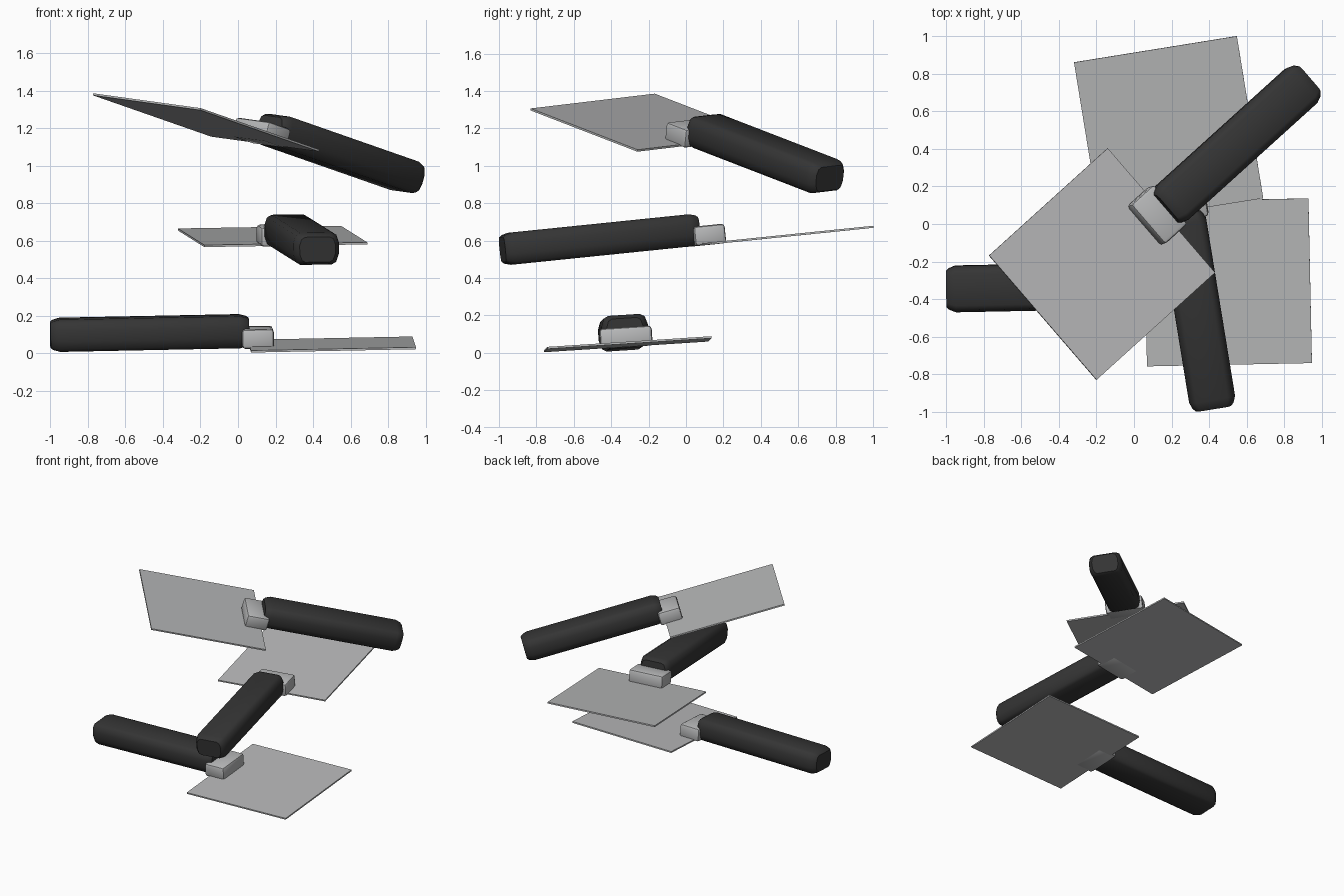
import bpy
import bmesh
from mathutils import Vector, Matrix

cube = bpy.data.objects.get("Cube")
if cube:
    bpy.data.objects.remove(cube, do_unlink=True)


def make_material(name, rgb, rough):
    mat = bpy.data.materials.new(name)
    mat.use_nodes = True
    mat.diffuse_color = (*rgb, 1)
    node = next(n for n in mat.node_tree.nodes if n.type == 'BSDF_PRINCIPLED')
    node.inputs["Base Color"].default_value = (*rgb, 1)
    node.inputs["Roughness"].default_value = rough
    return mat


steel = make_material("steel grey", (0.48, 0.485, 0.49), 0.4)
black = make_material("black grip", (0.035, 0.035, 0.035), 0.6)


def finish(bm, name, mat, pose, angle=0.6):
    bmesh.ops.recalc_face_normals(bm, faces=bm.faces)
    mesh = bpy.data.meshes.new(name)
    bm.to_mesh(mesh)
    bm.free()
    mesh.materials.append(mat)
    obj = bpy.data.objects.new(name, mesh)
    bpy.context.collection.objects.link(obj)
    obj.matrix_world = pose
    bpy.ops.object.select_all(action='DESELECT')
    obj.select_set(True)
    bpy.context.view_layer.objects.active = obj
    bpy.ops.object.shade_smooth_by_angle(angle=angle)
    return obj


def box(name, size, centre, mat, pose, bevel=0.0):
    bm = bmesh.new()
    bmesh.ops.create_cube(bm, size=1)
    bmesh.ops.scale(bm, vec=size, verts=bm.verts)
    bmesh.ops.translate(bm, vec=centre, verts=bm.verts)
    if bevel:
        bmesh.ops.bevel(bm, geom=bm.edges[:], offset=bevel, segments=2,
                        profile=0.5, affect='EDGES')
    return finish(bm, name, mat, pose)


def handle(name, mat, pose):
    # Half section of the grip, (side, height), mirrored to the other side
    half = [(0.085, -0.086), (0.108, -0.072), (0.123, -0.03),
            (0.124, 0.03), (0.11, 0.072), (0.085, 0.086)]
    section = half + [(-y, z) for y, z in reversed(half)]
    # Stations along the grip with rounded ends: (position, scale)
    stations = [(-1.06, 0.78), (-1.045, 0.89), (-1.01, 1),
                (-0.05, 1), (-0.015, 0.89), (0, 0.78)]
    bm = bmesh.new()
    rings = [[bm.verts.new((x, y * s, 0.081 + z * s)) for y, z in section]
             for x, s in stations]
    for a, b in zip(rings, rings[1:]):
        for i in range(len(section)):
            j = (i + 1) % len(section)
            bm.faces.new((a[i], a[j], b[j], b[i]))
    bm.faces.new(rings[0])
    bm.faces.new(rings[-1])
    return finish(bm, name, mat, pose, 0.7)


# Each tool: name, blade root centre, blade direction, blade width direction
tools = [
    ("lower", (0.06, -0.32, 0.037), (1, 0.02, 0.02), (-0.02, 1, 0.065)),
    ("middle", (0.255, 0.068, 0.578), (-0.14, 0.86, 0.088), (-0.87, -0.145, -0.015)),
    ("upper", (0.145, 0.072, 1.12), (-0.63, -0.57, 0.22), (0.575, -0.66, -0.08)),
]

for label, root, along, across in tools:
    u = Vector(along).normalized()
    w = u.cross(Vector(across)).normalized()
    v = w.cross(u)
    pose = Matrix.Translation(root) @ Matrix((u, v, w)).transposed().to_4x4()
    box(label + "_blade", (0.88, 0.88, 0.011), (0.44, 0, 0), steel, pose)
    box(label + "_ferrule", (0.17, 0.28, 0.105), (0.045, 0, 0.046), steel, pose, 0.018)
    handle(label + "_handle", black, pose)
